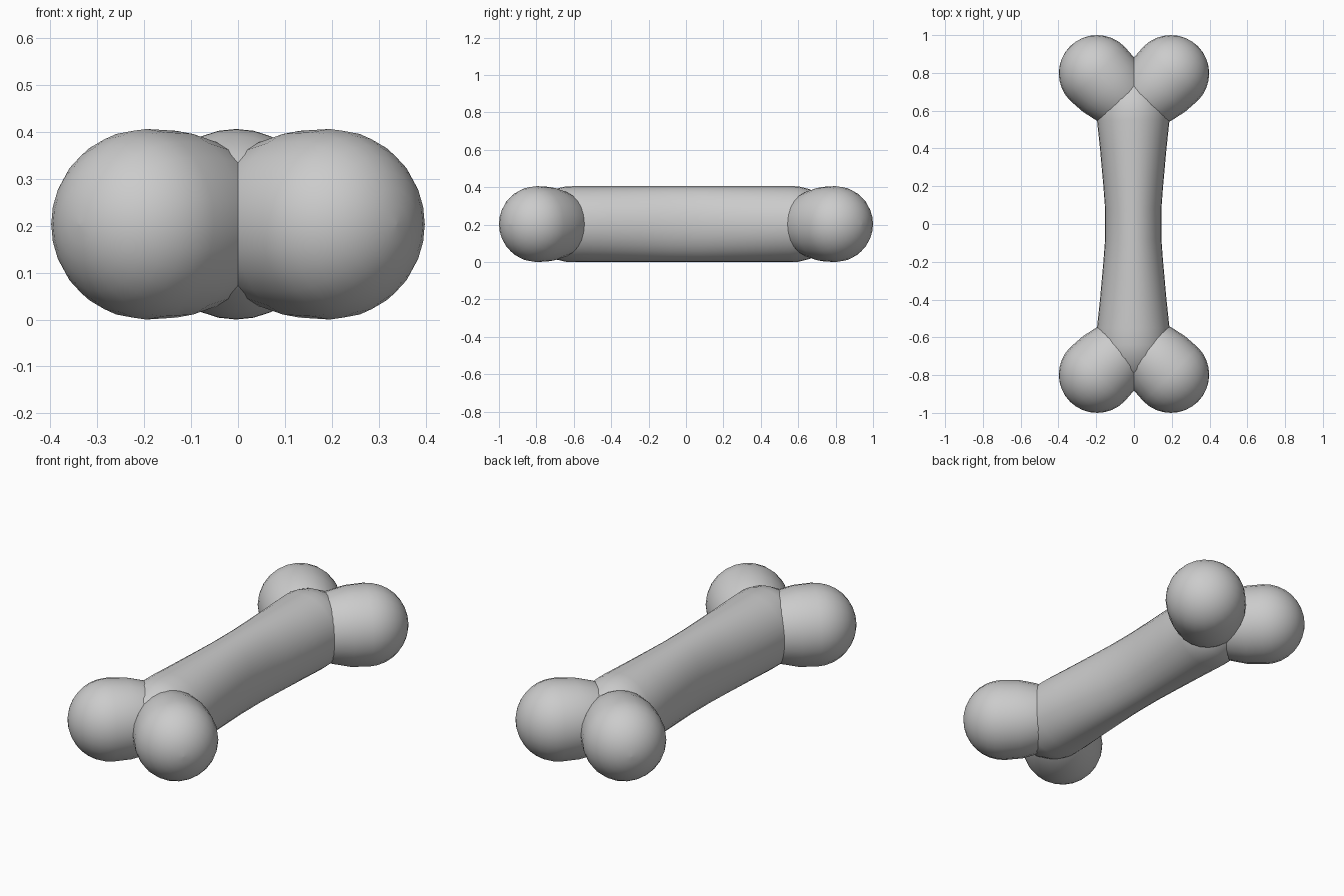
import bpy, bmesh, math

if "Cube" in bpy.data.objects:
    bpy.data.objects.remove(bpy.data.objects["Cube"])

MID_Z = 0.203


def loft(name, stations, segments, location, angle=0.0):
    """Skin elliptical rings (y, half width, half height) along local y."""
    bm = bmesh.new()
    rings = []
    for y, rx, rz in stations:
        rings.append([bm.verts.new((rx * math.cos(2 * math.pi * i / segments), y,
                                    rz * math.sin(2 * math.pi * i / segments)))
                      for i in range(segments)])
    for a, b in zip(rings, rings[1:]):
        for i in range(segments):
            j = (i + 1) % segments
            bm.faces.new((a[i], a[j], b[j], b[i]))
    bm.faces.new(rings[0])
    bm.faces.new(rings[-1])
    bmesh.ops.recalc_face_normals(bm, faces=bm.faces)
    mesh = bpy.data.meshes.new(name)
    bm.to_mesh(mesh)
    bm.free()
    obj = bpy.data.objects.new(name, mesh)
    bpy.context.collection.objects.link(obj)
    obj.location = location
    obj.rotation_euler.z = angle
    for p in mesh.polygons:
        p.use_smooth = True
    return obj


# Waisted shaft with rounded ends tucked between the knobs
shaft = [(-0.85, 0.06, 0.04), (-0.82, 0.10, 0.10), (-0.77, 0.15, 0.15),
         (-0.70, 0.185, 0.188), (-0.64, 0.194, 0.202), (-0.55, 0.192, MID_Z),
         (-0.40, 0.176, MID_Z), (-0.20, 0.158, MID_Z), (-0.08, 0.149, MID_Z),
         (0.08, 0.149, MID_Z), (0.20, 0.158, MID_Z), (0.40, 0.176, MID_Z),
         (0.55, 0.192, MID_Z), (0.60, 0.192, 0.202), (0.66, 0.18, 0.187),
         (0.73, 0.14, 0.15), (0.78, 0.10, 0.10), (0.81, 0.06, 0.04)]
loft("shaft", shaft, 32, (-0.004, 0, MID_Z))

# Knobs: a ball outside, tapering into the shaft on the diagonal
R = 0.203
knob = [(-0.26, 0.13, 0.13), (-0.22, 0.158, 0.158), (-0.177, 0.178, 0.178),
        (-0.09, 0.197, 0.199)]
for k in range(9):
    a = math.radians(90 * k / 8)
    r = max(R * math.cos(a), 0.002)
    knob.append((R * math.sin(a), r, r))

for sx, side in ((1, "right"), (-1, "left")):
    for sy, end in ((1, "back"), (-1, "front")):
        turn = math.atan2(sy, sx) - math.pi / 2
        loft(f"knob_{end}_{side}", knob, 24, (0.195 * sx, 0.797 * sy, MID_Z), turn)
